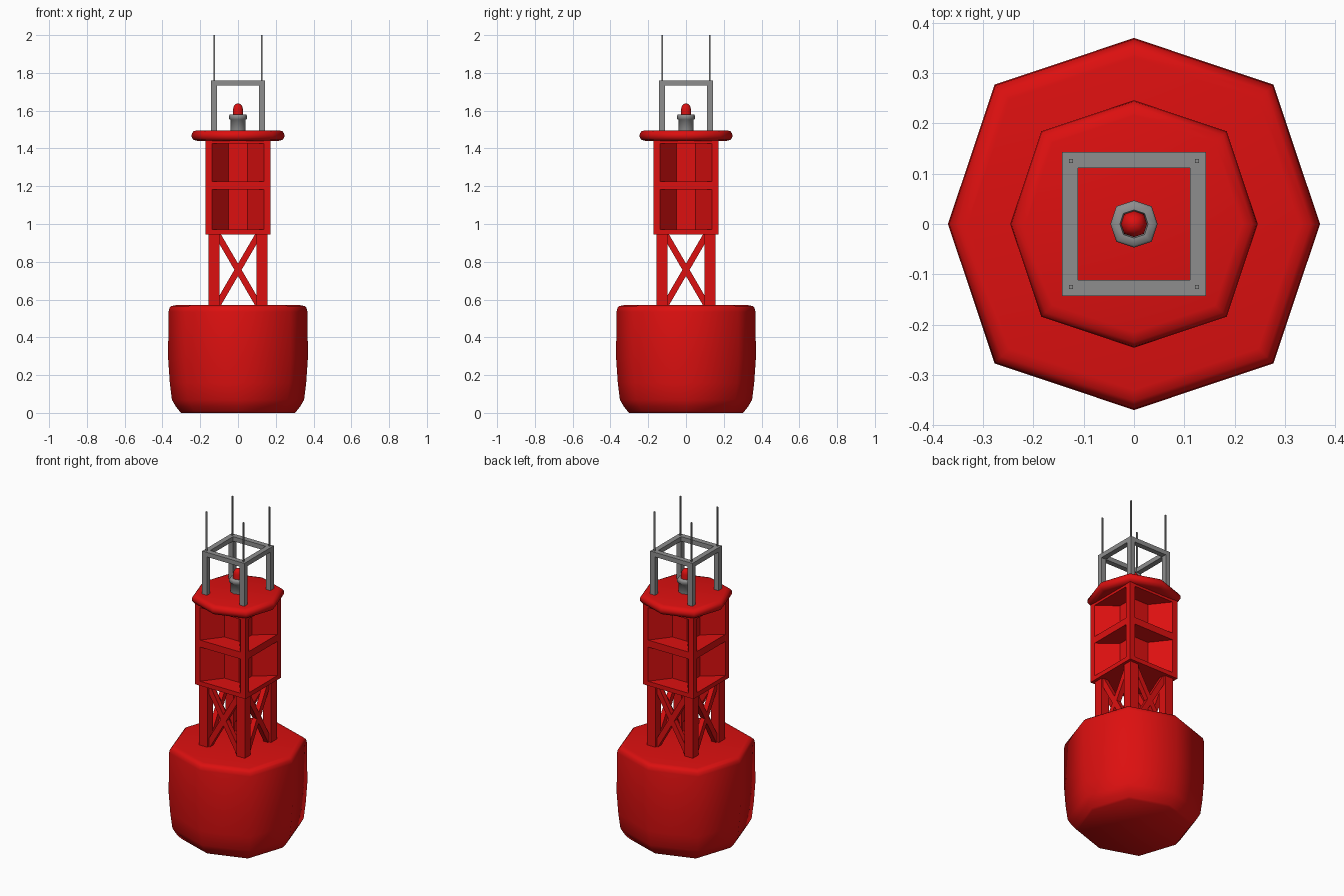
import bpy, bmesh, math
from mathutils import Vector

if "Cube" in bpy.data.objects:
    bpy.data.objects.remove(bpy.data.objects["Cube"])


def material(name, rgb):
    m = bpy.data.materials.new(name)
    m.use_nodes = True
    m.diffuse_color = (*rgb, 1)
    m.node_tree.nodes["Principled BSDF"].inputs["Base Color"].default_value = (*rgb, 1)
    return m


RED = material("buoy red", (0.72, 0.005, 0.005))
GREY = material("metal grey", (0.27, 0.27, 0.27))
SIDES = ((1, 0), (0, 1), (-1, 0), (0, -1))
CORNERS = ((1, 1), (-1, 1), (-1, -1), (1, -1))


def finish(name, bm, mat, smooth=False):
    bmesh.ops.recalc_face_normals(bm, faces=bm.faces)
    mesh = bpy.data.meshes.new(name)
    bm.to_mesh(mesh)
    bm.free()
    mesh.materials.append(mat)
    obj = bpy.data.objects.new(name, mesh)
    bpy.context.collection.objects.link(obj)
    if smooth:
        bpy.ops.object.select_all(action="DESELECT")
        obj.select_set(True)
        bpy.context.view_layer.objects.active = obj
        bpy.ops.object.shade_smooth_by_angle(angle=math.radians(60))
    return obj


def loft(name, rings, mat, smooth=False):
    """Skin a list of equal point rings and cap both ends."""
    bm = bmesh.new()
    loops = [[bm.verts.new(p) for p in ring] for ring in rings]
    for a, b in zip(loops, loops[1:]):
        for i in range(len(a)):
            j = (i + 1) % len(a)
            bm.faces.new((a[i], a[j], b[j], b[i]))
    bm.faces.new(loops[0])
    bm.faces.new(loops[-1])
    return finish(name, bm, mat, smooth)


def octagon(name, profile, mat):
    """Eight-sided turned part, slightly wider across its diagonals."""
    rings = []
    for r, z in profile:
        ring = []
        for i in range(8):
            a, k = i * math.pi / 4, r * (1.06 if i % 2 else 1)
            ring.append((k * math.cos(a), k * math.sin(a), z))
        rings.append(ring)
    return loft(name, rings, mat, True)


def box(name, lo, hi, mat):
    rings = [[((lo[0], hi[0])[i], (lo[1], hi[1])[j], z)
              for i, j in ((0, 0), (1, 0), (1, 1), (0, 1))] for z in (lo[2], hi[2])]
    return loft(name, rings, mat)


def post(name, x, y, half, z0, z1, mat):
    return box(name, (x - half, y - half, z0), (x + half, y + half, z1), mat)


def strut(name, start, end, normal, width, depth, mat):
    """Rectangular bar between two points."""
    a, b, n = Vector(start), Vector(end), Vector(normal)
    side = (b - a).cross(n).normalized() * width / 2
    n = n * depth / 2
    return loft(name, [[p + side + n, p - side + n, p - side - n, p + side - n]
                       for p in (a, b)], mat)


# Float hull
octagon("float_hull", [(0.30, 0), (0.31, 0.01), (0.33, 0.035), (0.35, 0.07),
                       (0.361, 0.16), (0.37, 0.29), (0.368, 0.535), (0.363, 0.555),
                       (0.352, 0.566), (0.33, 0.57)], RED)

# Tower legs and cross braces
for x, y in CORNERS:
    post("tower_leg", x * 0.127, y * 0.127, 0.028, 0.55, 0.96, RED)
for nx, ny in SIDES:
    for s in (-1, 1):
        low = (nx * 0.127 - ny * s * 0.112, ny * 0.127 + nx * s * 0.112, 0.565)
        high = (nx * 0.127 + ny * s * 0.112, ny * 0.127 - nx * s * 0.112, 0.95)
        strut("cross_brace", low, high, (nx, ny, 0), 0.033, 0.03, RED)

# Cabinet: core with four tapering recesses, split by square shelves
core = []
for nx, ny in SIDES:
    for t, d in ((-0.172, 0.172), (-0.137, 0.172), (-0.05, 0.06),
                 (0.05, 0.06), (0.137, 0.172)):
        core.append((nx * d - ny * t, ny * d + nx * t))
loft("cabinet_core", [[(x, y, z) for x, y in core] for z in (0.96, 1.44)], RED)
for z0, z1 in ((0.945, 0.972), (1.182, 1.225), (1.425, 1.45)):
    box("cabinet_shelf", (-0.172, -0.172, z0), (0.172, 0.172, z1), RED)

# Rounded deck
octagon("deck", [(0.215, 1.44), (0.235, 1.445), (0.244, 1.457), (0.246, 1.468),
                 (0.244, 1.48), (0.235, 1.491), (0.215, 1.496)], RED)

# Top frame with aerials
for x, y in CORNERS:
    post("frame_post", x * 0.127, y * 0.127, 0.016, 1.485, 1.74, GREY)
    post("aerial", x * 0.125, y * 0.125, 0.004, 1.75, 2.0, GREY)
for s in (-1, 1):
    y0, y1 = sorted((s * 0.111, s * 0.143))
    box("frame_rail_x", (-0.143, y0, 1.732), (0.143, y1, 1.76), GREY)
    box("frame_rail_y", (y0, -0.111, 1.732), (y1, 0.111, 1.76), GREY)

# Lantern base and bulb
octagon("lantern_base", [(0.041, 1.485), (0.041, 1.552), (0.047, 1.556),
                         (0.047, 1.574), (0.043, 1.58), (0.028, 1.58),
                         (0.026, 1.57)], GREY)
octagon("lantern_bulb", [(0.026, 1.565), (0.026, 1.608), (0.023, 1.622),
                         (0.016, 1.632), (0.006, 1.637)], RED)
